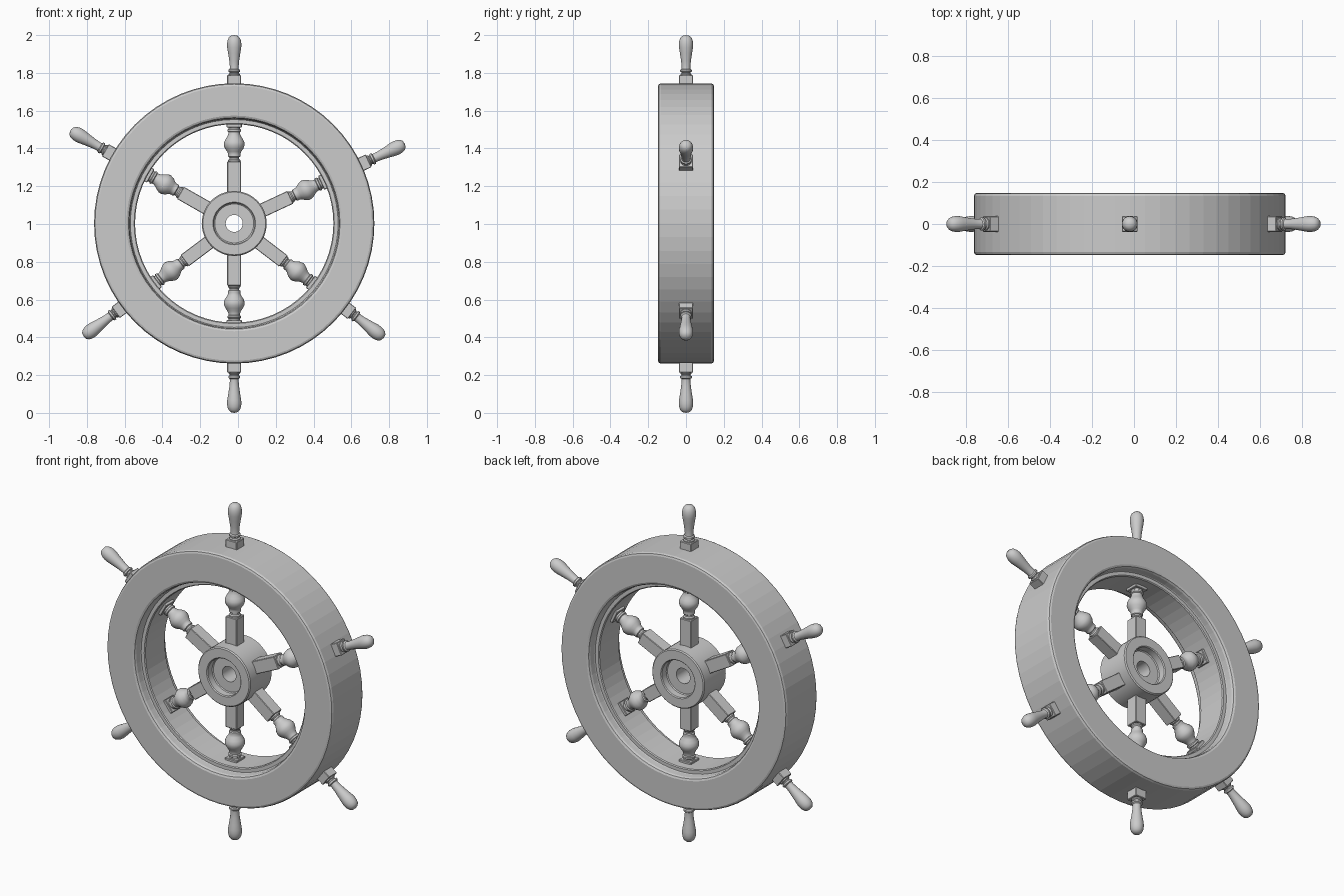
import bpy, bmesh
from math import sin, cos, tau, radians
from mathutils import Matrix, Vector

if "Cube" in bpy.data.objects:
    bpy.data.objects.remove(bpy.data.objects["Cube"])

CENTRE = Vector((-0.02, 0, 1.003))


def lathe(bm, profile, segments, closed=False):
    """Spin (radius, height) points around local z."""
    rings = []
    for r, h in profile:
        rings.append([bm.verts.new((r * cos(tau * i / segments), r * sin(tau * i / segments), h))
                      for i in range(segments)])
    pairs = list(zip(rings, rings[1:]))
    if closed:
        pairs.append((rings[-1], rings[0]))
    for a, b in pairs:
        for i in range(segments):
            j = (i + 1) % segments
            bm.faces.new((a[i], a[j], b[j], b[i]))


def block(bm, z0, z1, half):
    """Square post along local z."""
    m = Matrix.Translation((0, 0, (z0 + z1) / 2)) @ Matrix.Diagonal((2 * half, 2 * half, z1 - z0, 1))
    verts = bmesh.ops.create_cube(bm, size=1, matrix=m)["verts"]
    edges = {e for v in verts for e in v.link_edges}
    bmesh.ops.bevel(bm, geom=list(edges), offset=0.003, segments=1, affect='EDGES')


def finish(bm, name):
    bmesh.ops.remove_doubles(bm, verts=bm.verts, dist=1e-5)
    bmesh.ops.recalc_face_normals(bm, faces=bm.faces)
    mesh = bpy.data.meshes.new(name)
    bm.to_mesh(mesh)
    bm.free()
    return mesh


def add(mesh, name, rotation, scale=(1, 1, 1)):
    ob = bpy.data.objects.new(name, mesh)
    bpy.context.collection.objects.link(ob)
    ob.location, ob.rotation_euler, ob.scale = CENTRE, rotation, scale
    return ob


def smooth(ob, degrees):
    bpy.ops.object.select_all(action='DESELECT')
    ob.select_set(True)
    bpy.context.view_layer.objects.active = ob
    bpy.ops.object.shade_smooth_by_angle(angle=radians(degrees))


# Rim: faceted ring with rounded edges and a stepped inner wall
half_rim = [(0.525, 0.09), (0.53, 0.095), (0.55, 0.095), (0.553, 0.1), (0.555, 0.132),
            (0.56, 0.143), (0.571, 0.148), (0.727, 0.148), (0.737, 0.144), (0.742, 0.133)]
bm = bmesh.new()
lathe(bm, half_rim + [(r, -h) for r, h in reversed(half_rim)], 64, closed=True)
add(finish(bm, "rim"), "rim", (radians(90), 0, 0))

# Hub: drum recessed on both faces with a through hole
half_hub = [(0.045, 0.055), (0.103, 0.055), (0.108, 0.06), (0.108, 0.1),
            (0.113, 0.105), (0.166, 0.105), (0.172, 0.099)]
bm = bmesh.new()
lathe(bm, half_hub + [(r, -h) for r, h in reversed(half_hub)], 48, closed=True)
smooth(add(finish(bm, "hub"), "hub", (radians(90), 0, 0)), 30)

# Spoke: square posts, turned baluster and outer handle
bm = bmesh.new()
block(bm, 0.15, 0.328, 0.037)
block(bm, 0.508, 0.54, 0.04)
block(bm, 0.73, 0.785, 0.037)
lathe(bm, [(0, 0.32), (0.032, 0.32), (0.032, 0.335), (0.026, 0.342), (0.026, 0.35), (0.032, 0.354),
           (0.033, 0.362), (0.032, 0.368), (0.037, 0.38), (0.049, 0.397), (0.055, 0.415),
           (0.054, 0.43), (0.046, 0.446), (0.036, 0.461), (0.031, 0.474), (0.03, 0.483),
           (0.036, 0.487), (0.036, 0.496), (0.031, 0.5), (0.031, 0.515), (0, 0.515)], 24)
lathe(bm, [(0, 0.78), (0.03, 0.78), (0.03, 0.79), (0.024, 0.795), (0.024, 0.8), (0.031, 0.804),
           (0.031, 0.813), (0.024, 0.818), (0.023, 0.828), (0.026, 0.86), (0.032, 0.9),
           (0.037, 0.93), (0.038, 0.948), (0.036, 0.966), (0.03, 0.982), (0.019, 0.993),
           (0, 0.997)], 24)
spoke_mesh = finish(bm, "spoke")

# Unevenly spaced spokes around the hub, lower one a touch longer
for n, angle in enumerate((90, 25, -37.4, -90, 216.9, 150.4)):
    length = 1.006 if angle == -90 else 1
    ob = add(spoke_mesh, f"spoke_{n + 1}", (0, radians(90 - angle), 0), (1, 1, length))
    if n == 0:
        smooth(ob, 35)
